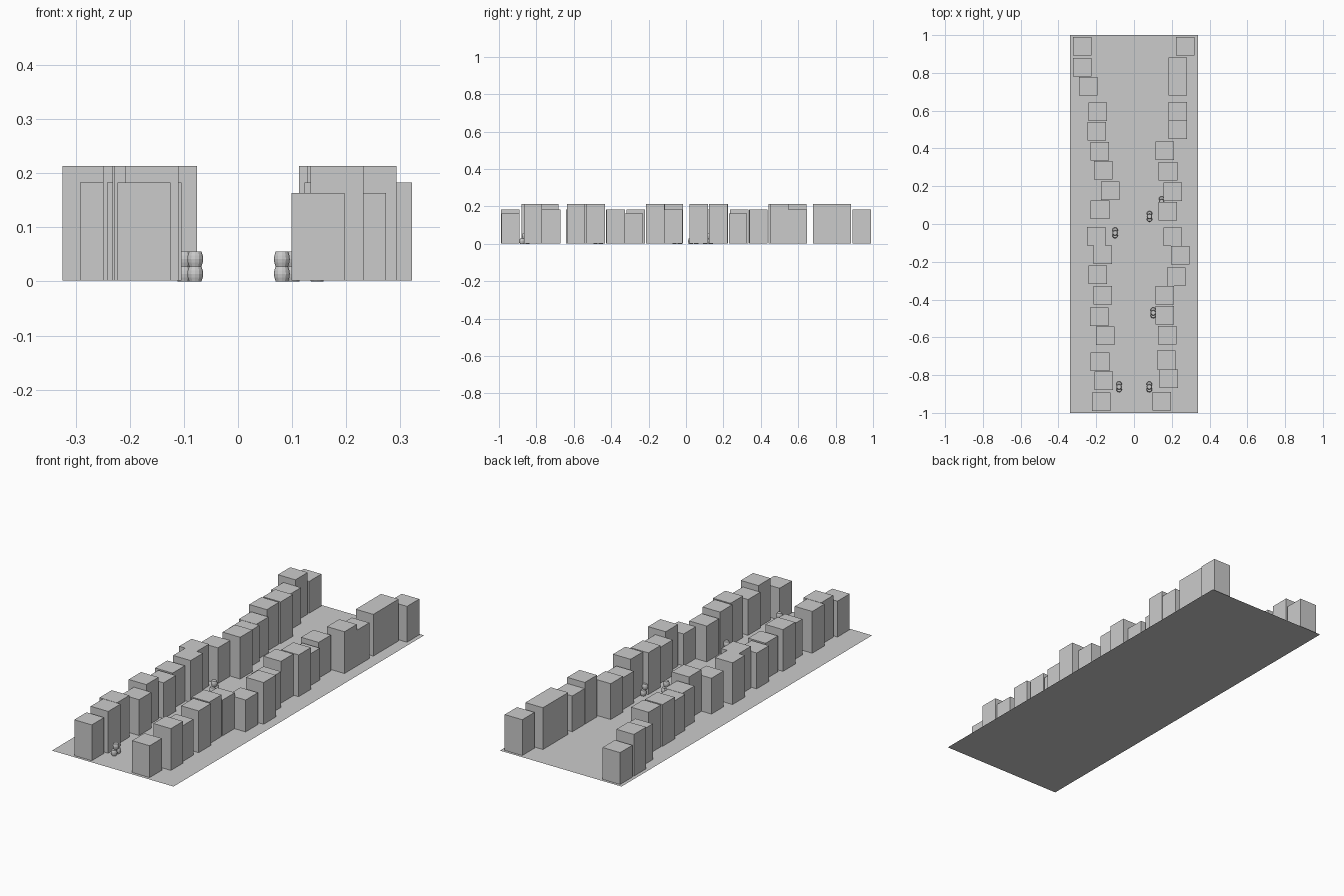
import bpy, bmesh, math
from mathutils import Matrix

if "Cube" in bpy.data.objects:
    bpy.data.objects.remove(bpy.data.objects["Cube"])

grey = bpy.data.materials.new("plain_grey")
grey.diffuse_color = (0.6, 0.6, 0.6, 1)
grey.use_nodes = True
grey.node_tree.nodes["Principled BSDF"].inputs["Base Color"].default_value = grey.diffuse_color


def finish(name, bm):
    me = bpy.data.meshes.new(name)
    bm.to_mesh(me)
    bm.free()
    me.materials.append(grey)
    ob = bpy.data.objects.new(name, me)
    bpy.context.collection.objects.link(ob)
    return ob


def block(name, x, y, h, w=0.098, d=0.098):
    bm = bmesh.new()
    base = 0.002
    m = Matrix.Translation((x, y, (h + base) / 2)) @ Matrix.Diagonal((w, d, h - base, 1))
    bmesh.ops.create_cube(bm, size=1, matrix=m)
    return finish(name, bm)


# street: flat sheet
bm = bmesh.new()
bmesh.ops.create_grid(bm, x_segments=1, y_segments=1, size=1,
                      matrix=Matrix.Diagonal((0.34, 1, 1, 1)))
finish("street", bm)

T, M, S = 0.213, 0.183, 0.163   # tall, middle and short house heights

# houses along each side: (x, y, height), from back to front
left = [(-.275, .94, S), (-.275, .83, T), (-.243, .73, M), (-.193, .595, T),
        (-.197, .49, T), (-.182, .385, M), (-.164, .285, M), (-.125, .175, T),
        (-.18, .075, M), (-.2, -.065, T), (-.166, -.162, T), (-.193, -.268, M),
        (-.166, -.378, M), (-.183, -.492, T), (-.153, -.592, M), (-.18, -.73, T),
        (-.159, -.83, T), (-.174, -.94, M)]
right = [(.272, .94, M), (.232, .83, T), (.232, .73, T), (.232, .598, M),
         (.232, .498, T), (.164, .388, M), (.18, .278, S), (.204, .172, T),
         (.178, .068, T), (.204, -.067, M), (.244, -.165, T), (.224, -.28, S),
         (.162, -.376, M), (.162, -.482, T), (.177, -.588, T), (.172, -.72, M),
         (.183, -.818, T), (.148, -.938, S)]
for side, rows in (("left", left), ("right", right)):
    for i, (x, y, h) in enumerate(rows):
        block(f"{side}_house_{i + 1}", x, y, h, d=0.102 if i in (1, 2) and side == "right" else 0.098)


def barrel(bm, cx, cy, z0, n=12):
    # bulging profile: (radius, height)
    prof = [(.0115, 0), (.0138, .007), (.0148, .0138), (.0138, .0205), (.0115, .0275)]
    rings = [[bm.verts.new((cx + r * math.cos(2 * math.pi * k / n),
                            cy + r * math.sin(2 * math.pi * k / n), z0 + z))
              for k in range(n)] for r, z in prof]
    for a, b in zip(rings, rings[1:]):
        for k in range(n):
            bm.faces.new((a[k], a[(k + 1) % n], b[(k + 1) % n], b[k]))
    bm.faces.new(rings[-1])
    bm.faces.new(rings[0][::-1])


# barrel piles: two below, one on top
piles = [(-.079, -.862), (.081, -.862), (.102, -.47), (-.1, -.047), (.082, .04), (.146, .118)]
for i, (x, y) in enumerate(piles):
    bm = bmesh.new()
    barrel(bm, x, y - .0142, 0)
    barrel(bm, x, y + .0142, 0)
    barrel(bm, x, y, .0275)
    finish(f"barrel_pile_{i + 1}", bm)
